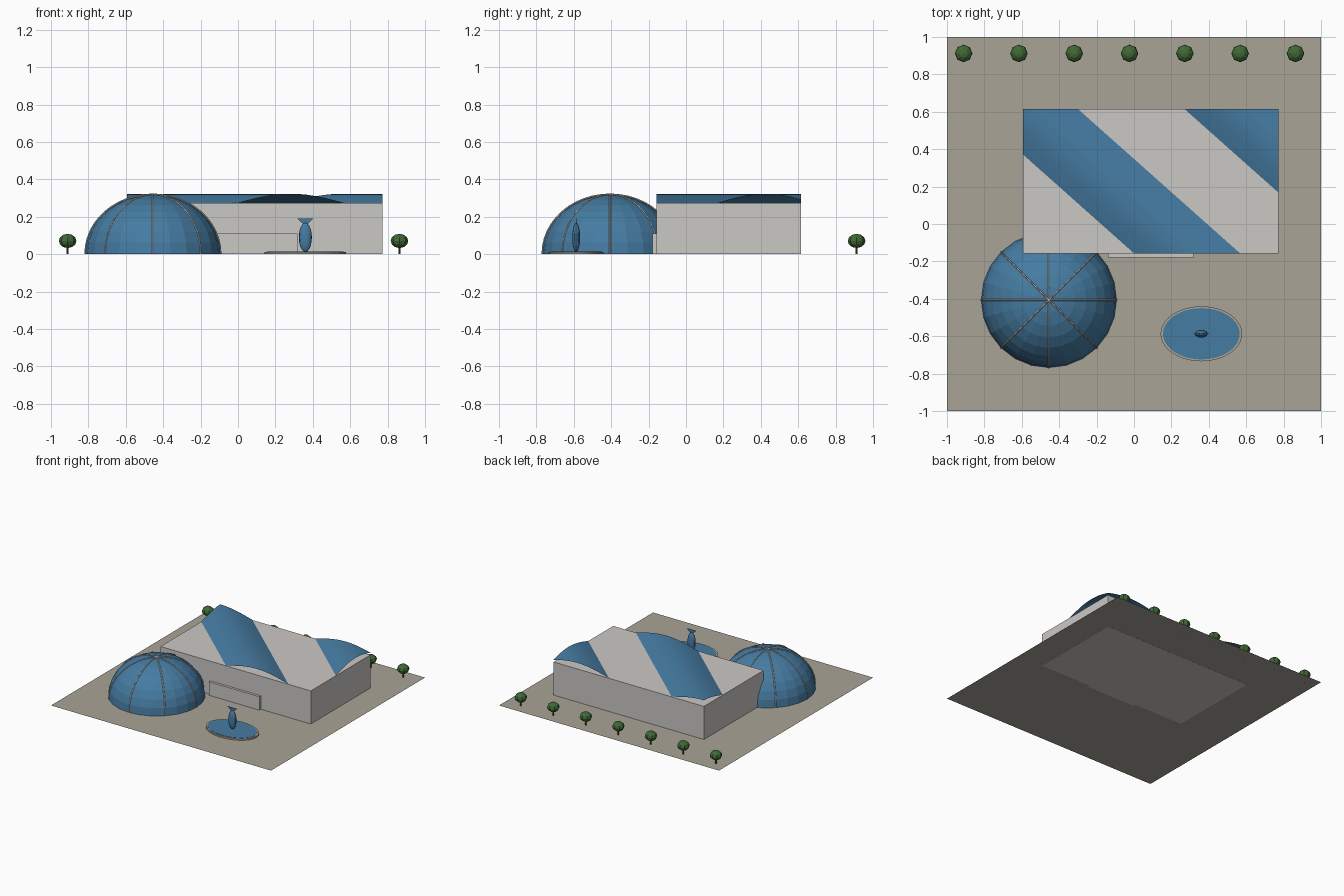
import bpy, bmesh, math
from mathutils import Matrix, Vector

if "Cube" in bpy.data.objects:
    bpy.data.objects.remove(bpy.data.objects["Cube"], do_unlink=True)


def make_material(name, rgb):
    mat = bpy.data.materials.new(name)
    mat.use_nodes = True
    color = (*rgb, 1)
    mat.diffuse_color = color
    mat.node_tree.nodes["Principled BSDF"].inputs["Base Color"].default_value = color
    return mat


blue = make_material("blue glazing", (0.06, 0.2, 0.36))
concrete = make_material("pale concrete", (0.6, 0.58, 0.56))
paving = make_material("sand paving", (0.4, 0.37, 0.31))
leaf = make_material("leaf green", (0.05, 0.14, 0.035))
bark = make_material("bark brown", (0.1, 0.06, 0.035))


def placement(center, scale):
    return Matrix.Translation(center) @ Matrix.Diagonal(scale).to_4x4()


def finish(name, bm, mat):
    mesh = bpy.data.meshes.new(name)
    bm.to_mesh(mesh)
    bm.free()
    mesh.materials.append(mat)
    obj = bpy.data.objects.new(name, mesh)
    bpy.context.collection.objects.link(obj)
    return obj


def box(name, low, high, mat):
    low, high = Vector(low), Vector(high)
    bm = bmesh.new()
    bmesh.ops.create_cube(bm, size=1, matrix=placement((low + high) / 2, high - low))
    finish(name, bm, mat)


def ellipsoid(name, center, radii, mat, segments, rings):
    bm = bmesh.new()
    bmesh.ops.create_uvsphere(bm, u_segments=segments, v_segments=rings, radius=1,
                              matrix=placement(center, radii))
    finish(name, bm, mat)


def cylinder(name, center, rx, ry, height, mat, segments):
    bm = bmesh.new()
    bmesh.ops.create_cone(bm, cap_ends=True, segments=segments, radius1=1, radius2=1,
                          depth=height, matrix=placement(center, (rx, ry, 1)))
    finish(name, bm, mat)


def trim(bm, point, normal):
    bmesh.ops.bisect_plane(bm, geom=bm.verts[:] + bm.edges[:] + bm.faces[:],
                           plane_co=point, plane_no=normal, clear_outer=True)


# Paved site
bm = bmesh.new()
bmesh.ops.create_grid(bm, x_segments=1, y_segments=1, size=1, matrix=Matrix.Translation((0, 0, 0.001)))
finish("paved_site", bm, paving)

# Hall and entrance block
X0, X1, Y0, Y1, EAVES = -0.594, 0.772, -0.158, 0.616, 0.273
box("main_hall", (X0, Y0, 0), (X1, Y1, EAVES), concrete)
box("entrance_block", (-0.14, -0.178, 0), (0.318, Y0, 0.112), concrete)

# Diagonal roof vaults, trimmed to the hall outline
SLOPE, BAY, RISE, STEPS = 0.89, 0.505, 0.049, 14


def roof_vault(name, start):
    bm = bmesh.new()
    rows = []
    for i in range(STEPS + 1):
        t = i / STEPS
        z = EAVES + 0.001 + RISE * math.sin(math.pi * t)
        c = start + BAY * t
        rows.append([bm.verts.new((x, c - SLOPE * x, z)) for x in (-2, 2)])
    for a, b in zip(rows, rows[1:]):
        bm.faces.new((a[0], a[1], b[1], b[0]))
    trim(bm, (X0, 0, 0), (-1, 0, 0))
    trim(bm, (X1, 0, 0), (1, 0, 0))
    trim(bm, (0, Y0, 0), (0, -1, 0))
    trim(bm, (0, Y1, 0), (0, 1, 0))
    finish(name, bm, blue)


roof_vault("roof_vault_front", -0.157)
roof_vault("roof_vault_back", 0.855)

# Dome shell
DOME, DR, DH = Vector((-0.455, -0.406, 0)), 0.362, 0.318
bm = bmesh.new()
bmesh.ops.create_uvsphere(bm, u_segments=24, v_segments=16, radius=1,
                          matrix=placement(DOME, (DR, DR, DH)))
trim(bm, (0, 0, 0.001), (0, 0, -1))
finish("dome", bm, blue)

# Dome ribs
for i in range(4):
    angle = i * math.pi / 4
    curve = bpy.data.curves.new("dome_rib", "CURVE")
    curve.dimensions = "3D"
    curve.bevel_depth = 0.0045
    curve.bevel_resolution = 0
    spline = curve.splines.new("POLY")
    spline.points.add(24)
    for k, p in enumerate(spline.points):
        a = math.pi * k / 24
        r = DR * math.cos(a)
        p.co = (DOME.x + r * math.cos(angle), DOME.y + r * math.sin(angle),
                0.002 + DH * math.sin(a), 1)
    curve.materials.append(concrete)
    rib = bpy.data.objects.new("dome_rib", curve)
    bpy.context.collection.objects.link(rib)

# Pond with rim
PX, PY = 0.36, -0.587
cylinder("pond_rim", (PX, PY, 0.007), 0.218, 0.147, 0.012, paving, 40)
cylinder("pond_water", (PX, PY, 0.009), 0.205, 0.137, 0.012, blue, 40)

# Fish sculpture with flat tail
ellipsoid("fish_body", (PX, PY, 0.09), (0.035, 0.021, 0.078), blue, 12, 10)
bm = bmesh.new()
bm.faces.new([bm.verts.new((PX + x, PY, z)) for x, z in ((0, 0.15), (0.042, 0.19), (-0.042, 0.19))])
tail = finish("fish_tail", bm, blue)
thick = tail.modifiers.new("thickness", "SOLIDIFY")
thick.thickness = 0.003
thick.offset = 0

# Row of trees along the back
for i in range(7):
    x = -0.911 + i * 0.2957
    cylinder("tree_trunk", (x, 0.912, 0.022), 0.006, 0.006, 0.042, bark, 6)
    ellipsoid("tree_crown", (x, 0.912, 0.071), (0.047, 0.047, 0.038), leaf, 8, 6)
